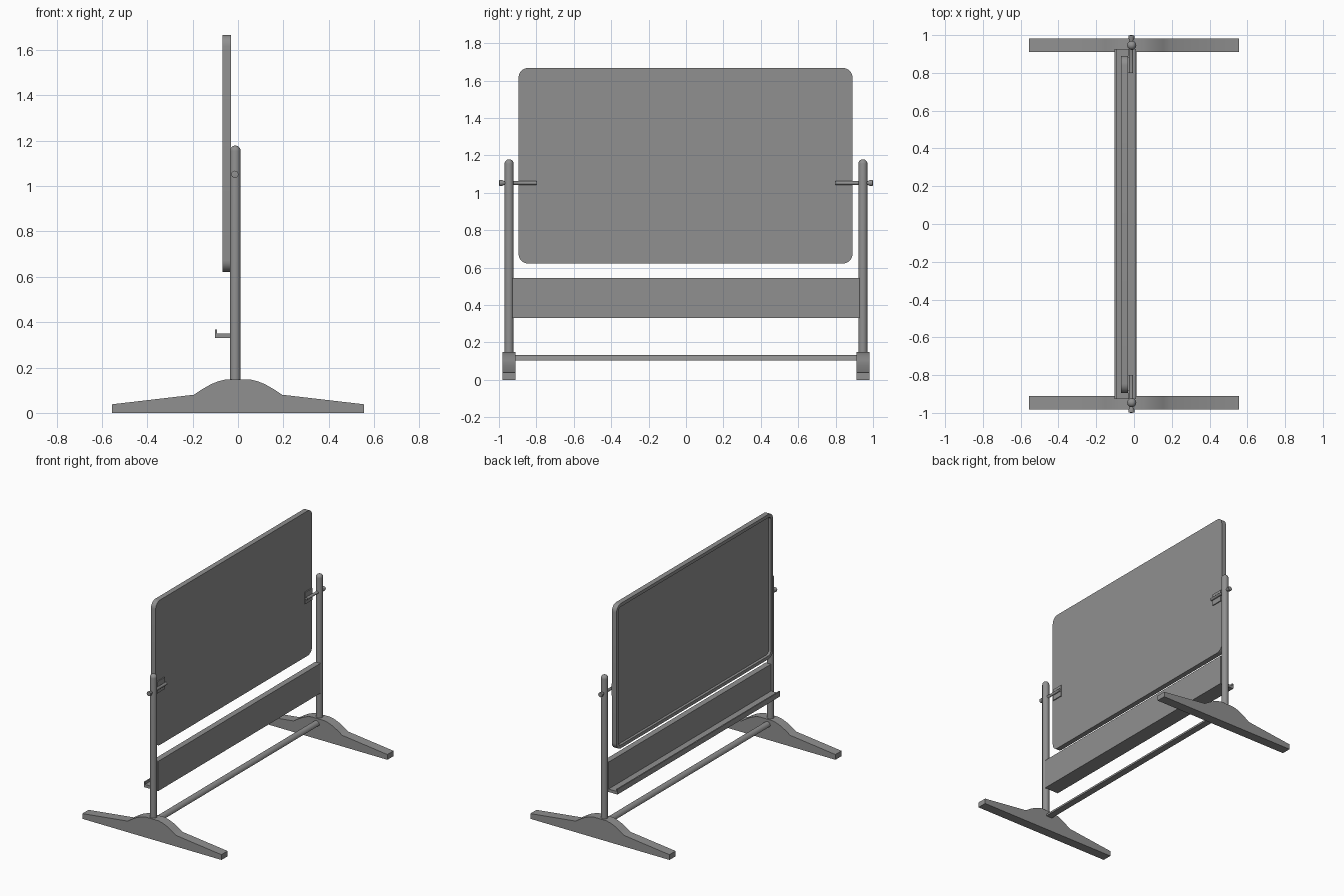
import bpy, bmesh
from math import sin, cos, pi, radians
from mathutils import Vector, Matrix

cube = bpy.data.objects.get("Cube")
if cube:
    bpy.data.objects.remove(cube, do_unlink=True)

grey = bpy.data.materials.new("Plain Grey")
grey.use_nodes = True
grey.diffuse_color = (0.28, 0.28, 0.28, 1)
grey.node_tree.nodes["Principled BSDF"].inputs["Base Color"].default_value = grey.diffuse_color

POST_X = -0.012
SIDE_Y = 0.946


def finish(name, bm, smooth=True):
    """Turn a bmesh into a shaded object."""
    bmesh.ops.recalc_face_normals(bm, faces=bm.faces)
    mesh = bpy.data.meshes.new(name)
    bm.to_mesh(mesh)
    bm.free()
    mesh.materials.append(grey)
    obj = bpy.data.objects.new(name, mesh)
    bpy.context.collection.objects.link(obj)
    if smooth:
        bpy.ops.object.select_all(action='DESELECT')
        obj.select_set(True)
        bpy.context.view_layer.objects.active = obj
        bpy.ops.object.shade_smooth_by_angle(angle=radians(35))
    return obj


def prism(points, offset):
    """Extrude a closed 3D outline by an offset."""
    bm = bmesh.new()
    face = bm.faces.new([bm.verts.new(p) for p in points])
    ext = bmesh.ops.extrude_face_region(bm, geom=[face], use_keep_orig=True)
    moved = [g for g in ext["geom"] if isinstance(g, bmesh.types.BMVert)]
    bmesh.ops.translate(bm, verts=moved, vec=offset)
    return bm


def bar_along_y(name, profile, y0, y1):
    """Extrude an (x, z) profile from y0 to y1."""
    return finish(name, prism([(x, y0, z) for x, z in profile], (0, y1 - y0, 0)))


def lathe(name, profile, matrix, sides=24):
    """Revolve (radius, height) points about z, then place with a matrix."""
    bm = bmesh.new()
    verts = [bm.verts.new((r, 0, h)) for r, h in profile]
    edges = [bm.edges.new(pair) for pair in zip(verts, verts[1:])]
    bmesh.ops.spin(bm, geom=verts + edges, cent=(0, 0, 0), axis=(0, 0, 1),
                   angle=2 * pi, steps=sides)
    bmesh.ops.remove_doubles(bm, verts=bm.verts, dist=1e-5)
    bm.transform(matrix)
    return finish(name, bm)


def rounded_rect(y0, y1, z0, z1, r, steps=8):
    """Outline in (y, z) with rounded corners."""
    corners = [(y1 - r, z1 - r), (y0 + r, z1 - r), (y0 + r, z0 + r), (y1 - r, z0 + r)]
    return [(cy + r * cos(a), cz + r * sin(a))
            for i, (cy, cz) in enumerate(corners)
            for a in [(i + k / steps) * pi / 2 for k in range(steps + 1)]]


# Board with a raised rim around a sunken writing surface on the -x side
outline = rounded_rect(-0.895, 0.89, 0.622, 1.667, 0.05)
bm = prism([(-0.031, y, z) for y, z in outline], (-0.037, 0, 0))
bmesh.ops.recalc_face_normals(bm, faces=bm.faces)
front = [f for f in bm.faces if f.normal.x < -0.9]
bmesh.ops.inset_region(bm, faces=front, thickness=0.024)
bmesh.ops.inset_region(bm, faces=front, thickness=0.001, depth=-0.018)
finish("board", bm)

# Lower panel and the tray with its lip
bar_along_y("lower_panel", [(-0.031, 0.33), (0.011, 0.33), (0.011, 0.545), (-0.031, 0.545)],
            -0.927, 0.927)
bar_along_y("tray", [(-0.102, 0.33), (-0.03, 0.33), (-0.03, 0.351),
                     (-0.093, 0.351), (-0.093, 0.368), (-0.102, 0.368)], -0.927, 0.927)

# Half-round stretcher between the feet
arch = [(POST_X + 0.024 * cos(pi * k / 12), 0.104 + 0.028 * sin(pi * k / 12)) for k in range(13)]
bar_along_y("stretcher", arch, -0.93, 0.93)

# Foot profile: tapered arms rising in a curve to a flat hub
half = [(0.555, 0), (0.555, 0.038), (0.195, 0.08), (0.155, 0.106),
        (0.12, 0.126), (0.085, 0.14), (0.052, 0.148)]
foot = half + [(-x, z) for x, z in reversed(half)]

# Post profile with a domed top
R, TOP = 0.024, 1.179
post = [(0, 0.12), (R, 0.12)] + [
    (R * cos(k * pi / 16), TOP - R + R * sin(k * pi / 16)) for k in range(9)]

# Pivot pin profile, from its tip on the board to the outer knob
pin = [(0, 0.8), (0.01, 0.8), (0.01, 0.972), (0.016, 0.984), (0.016, 0.998), (0, 1.0)]

for side, s in (("right", -1), ("left", 1)):
    y = s * SIDE_Y
    bar_along_y(f"{side}_foot", foot, y - 0.035, y + 0.035)
    lathe(f"{side}_post", post, Matrix.Translation((POST_X, y, 0)))
    lathe(f"{side}_pivot_pin", pin,
          Matrix.Translation((POST_X - 0.002, 0, 1.052)) @ Matrix.Rotation(-s * pi / 2, 4, 'X'), 16)
    # Thin mounting plate holding the pin on the board
    bar_along_y(f"{side}_pivot_plate",
                [(-0.032, 1.01), (-0.024, 1.01), (-0.024, 1.094), (-0.032, 1.094)],
                s * 0.80, s * 0.885)
